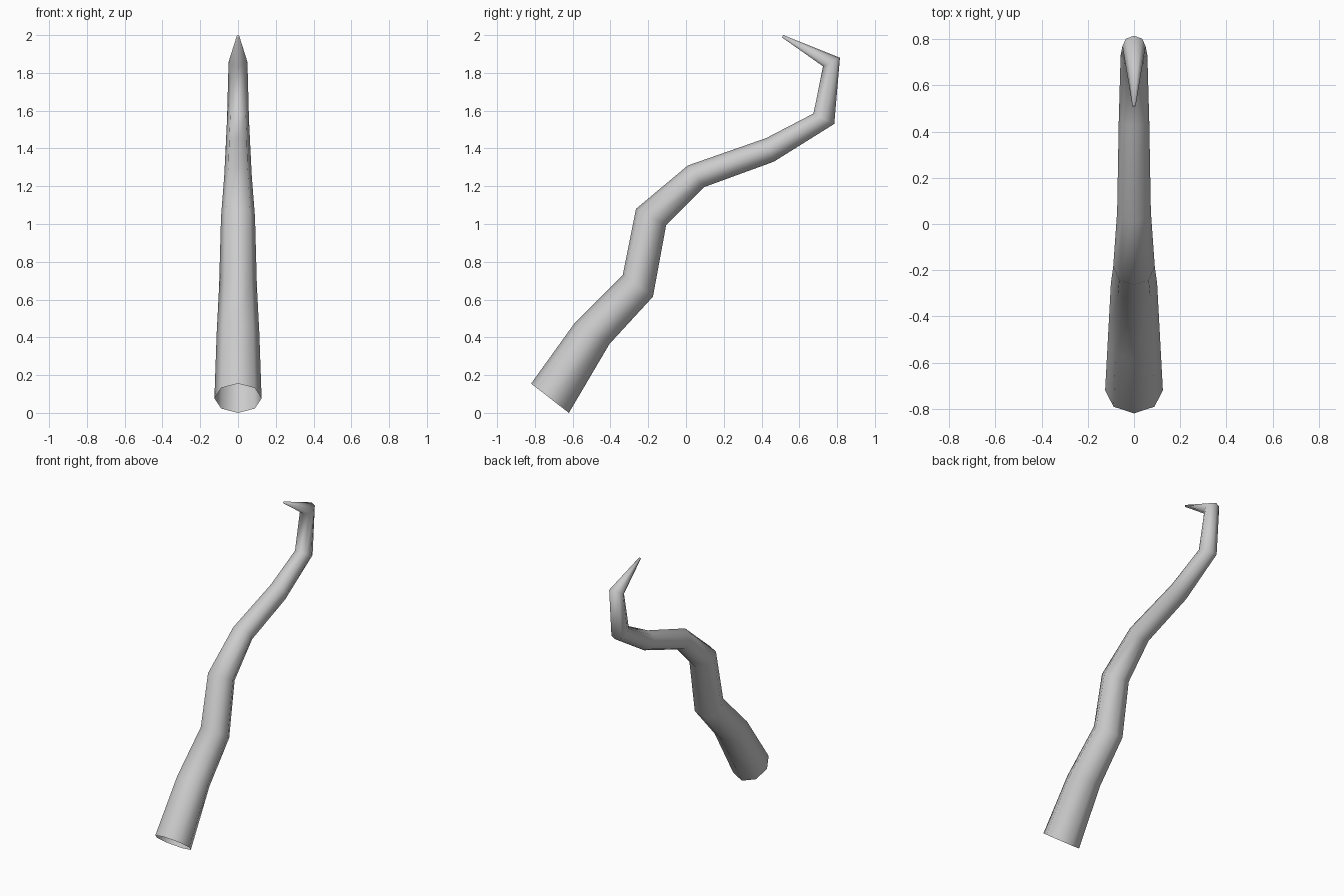
import bpy, bmesh
from math import cos, sin, pi
from mathutils import Vector

default = bpy.data.objects.get("Cube")
if default:
    bpy.data.objects.remove(default)

SIDES = 8

# Each ring of the bent horn: rear edge (y, z), front edge (y, z), half width in x
RINGS = [
    ((-0.82, 0.155), (-0.62, 0.0), 0.125),
    ((-0.59, 0.475), (-0.405, 0.365), 0.113),
    ((-0.335, 0.73), (-0.175, 0.615), 0.1),
    ((-0.265, 1.08), (-0.105, 0.995), 0.09),
    ((0.01, 1.31), (0.095, 1.195), 0.073),
    ((0.425, 1.455), (0.465, 1.33), 0.066),
    ((0.675, 1.585), (0.785, 1.53), 0.058),
    ((0.725, 1.835), (0.815, 1.88), 0.05),
    ((0.508, 1.988), (0.515, 2.0), 0.007),
]

# Plain grey material
grey = bpy.data.materials.new("plain_grey")
grey.use_nodes = True
colour = (0.6, 0.6, 0.6, 1)
grey.diffuse_color = colour
grey.node_tree.nodes["Principled BSDF"].inputs["Base Color"].default_value = colour


def add_ring(bm, upper, lower, width):
    """Octagon spanning two profile points, with corners on both of them."""
    a, b = Vector((0, *upper)), Vector((0, *lower))
    centre, half = (a + b) / 2, (a - b) / 2
    side = Vector((width, 0, 0))
    angles = [2 * pi * i / SIDES for i in range(SIDES)]
    return [bm.verts.new(centre + half * cos(t) + side * sin(t)) for t in angles]


# Tapering tube, open at the base and closed at the tip
bm = bmesh.new()
loops = [add_ring(bm, *ring) for ring in RINGS]
for low, high in zip(loops, loops[1:]):
    for i in range(SIDES):
        j = (i + 1) % SIDES
        bm.faces.new((low[i], high[i], high[j], low[j]))
bm.faces.new(loops[-1])
bmesh.ops.recalc_face_normals(bm, faces=bm.faces)

mesh = bpy.data.meshes.new("bent_tube")
bm.to_mesh(mesh)
bm.free()
mesh.materials.append(grey)
mesh.shade_smooth()
tube = bpy.data.objects.new("bent_tube", mesh)
bpy.context.collection.objects.link(tube)
